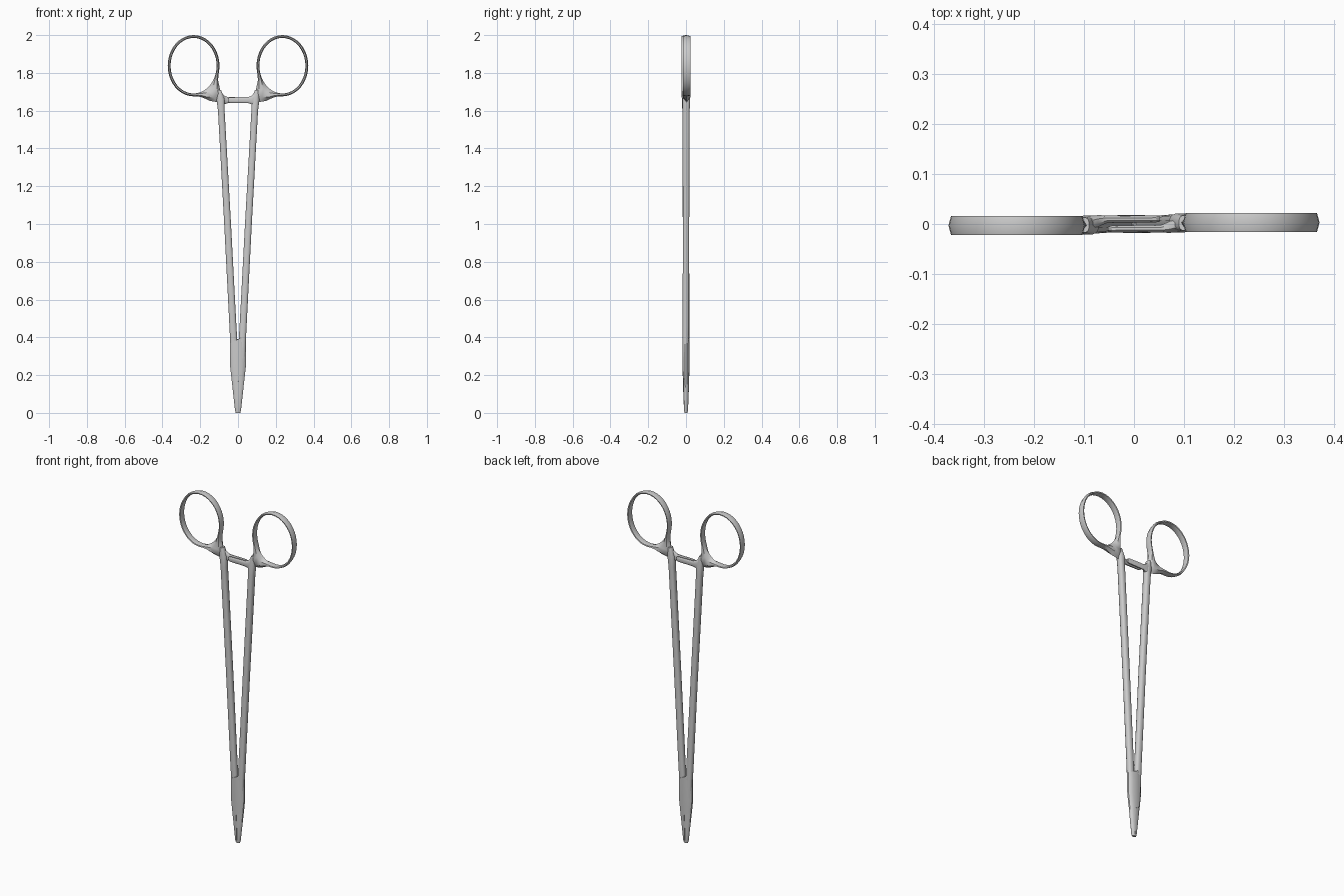
import bpy, bmesh, math

if "Cube" in bpy.data.objects:
    bpy.data.objects.remove(bpy.data.objects["Cube"])

TAU = 2 * math.pi


def loft(name, rings, closed=False):
    """Skin a list of equal-length point rings; capped unless closed. Adds the half-turn twin."""
    bm = bmesh.new()
    vs = [[bm.verts.new(p) for p in r] for r in rings]
    n = len(rings[0])
    pairs = list(zip(vs, vs[1:])) + ([(vs[-1], vs[0])] if closed else [])
    for a, b in pairs:
        for i in range(n):
            j = (i + 1) % n
            bm.faces.new((a[i], a[j], b[j], b[i]))
    if not closed:
        bm.faces.new(vs[0])
        bm.faces.new(vs[-1])
    bmesh.ops.recalc_face_normals(bm, faces=bm.faces)
    me = bpy.data.meshes.new(name)
    bm.to_mesh(me)
    bm.free()
    for side, turn in (("right", 0), ("left", math.pi)):
        ob = bpy.data.objects.new(f"{side}_{name}", me.copy())
        ob.rotation_euler.z = turn
        bpy.context.collection.objects.link(ob)


def oval(n=12, power=0.75):
    """Unit rounded-rectangle section."""
    pts = []
    for k in range(n):
        c, s = math.cos(TAU * (k + .5) / n), math.sin(TAU * (k + .5) / n)
        pts.append((math.copysign(abs(c) ** power, c), math.copysign(abs(s) ** power, s)))
    return pts


# Finger ring, swelling into a web toward the shank
CX, CY, CZ = 0.235, 0.003, 1.838
WEB = math.radians(231)
rings = []
N = 40
for k in range(N):
    a = TAU * k / N
    c, s = math.cos(a), math.sin(a)
    swell = 0.08 * math.exp(-((a - WEB) / 0.28) ** 2)
    xi, zi = 0.122 * c, 0.147 * s
    xo, zo = (0.137 + swell) * c, (0.162 + swell) * s
    ring = []
    for t, y in ((0, 0), (.25, -.018), (.65, -.0195), (1, 0), (.65, .0195), (.25, .018)):
        ring.append((CX + xi + (xo - xi) * t, CY + y, CZ + zi + (zo - zi) * t))
    rings.append(ring)
loft("finger_ring", rings, closed=True)

# Shank: x, z, half width, half depth, y centre
SHANK = [(.100, 1.71, .010, .015, .002), (.092, 1.66, .022, .020, .002),
         (.0885, 1.60, .018, .019, .001), (.055, 1.0, .0185, .0175, 0),
         (.027, .46, .019, .0168, -.001), (.0225, .38, .0195, .0165, -.002),
         (.020, .27, .018, .014, -.002)]
loft("shank", [[(x + u * w, yc + v * d, z) for u, v in oval()] for x, z, w, d, yc in SHANK])

# Ratchet bar: x, half height, half depth, y centre
BAR = [(.100, .048, .015, .001), (.086, .038, .016, -.001), (.072, .023, .012, -.006),
       (.055, .0165, .008, -.0095), (-.044, .015, .007, -.010), (-.052, .011, .005, -.010)]
loft("ratchet_bar", [[(x, yc + u * d, 1.656 + v * h) for u, v in oval()] for x, h, d, yc in BAR])


# Box lock: half-shell crossing over the opposite arm, with slanted ends
def half_width(z):
    return 0.042 if z > .25 else 0.0145 + 0.0275 * z / .25


PROFILE = [(-1, .3), (-.85, .65), (-.5, .97), (0, 1), (.5, .97), (.85, .65), (1, .3)]
rings = []
for z0, slope, depth in ((.39, .5, .0185), (.33, .3, .0185), (.25, .1, .018), (.167, .55, .0168)):
    ring = []
    for u, v in PROFILE:
        z = z0 + slope * u * half_width(z0)
        ring.append((u * half_width(z), -depth * v, z))
    ring += [(ring[-1][0], .002, ring[-1][2]), (ring[0][0], .002, ring[0][2])]
    rings.append(ring)
loft("box_lock", rings)

# Jaw on the crossed side: z, outer x, front y, back y
JAW = [(.25, -.041, -.0175, .012), (.17, -.033, -.0166, .0135), (.08, -.0232, -.0135, .0125),
       (.012, -.0155, -.0105, .0100), (0, -.012, -.008, .008)]
rings = []
for z, x, f, b in JAW:
    ring = [(-.0007, f, z), (x * .5, f * .97, z), (x * .85, f * .65, z), (x, f * .3, z),
            (x, b * .3, z), (x * .85, b * .65, z), (x * .5, b * .97, z), (-.0007, b, z)]
    rings.append(ring)
loft("jaw", rings)

# Smooth shading with crisp edges
for ob in bpy.context.collection.objects:
    ob.select_set(True)
    bpy.context.view_layer.objects.active = ob
bpy.ops.object.shade_smooth_by_angle(angle=math.radians(40))
